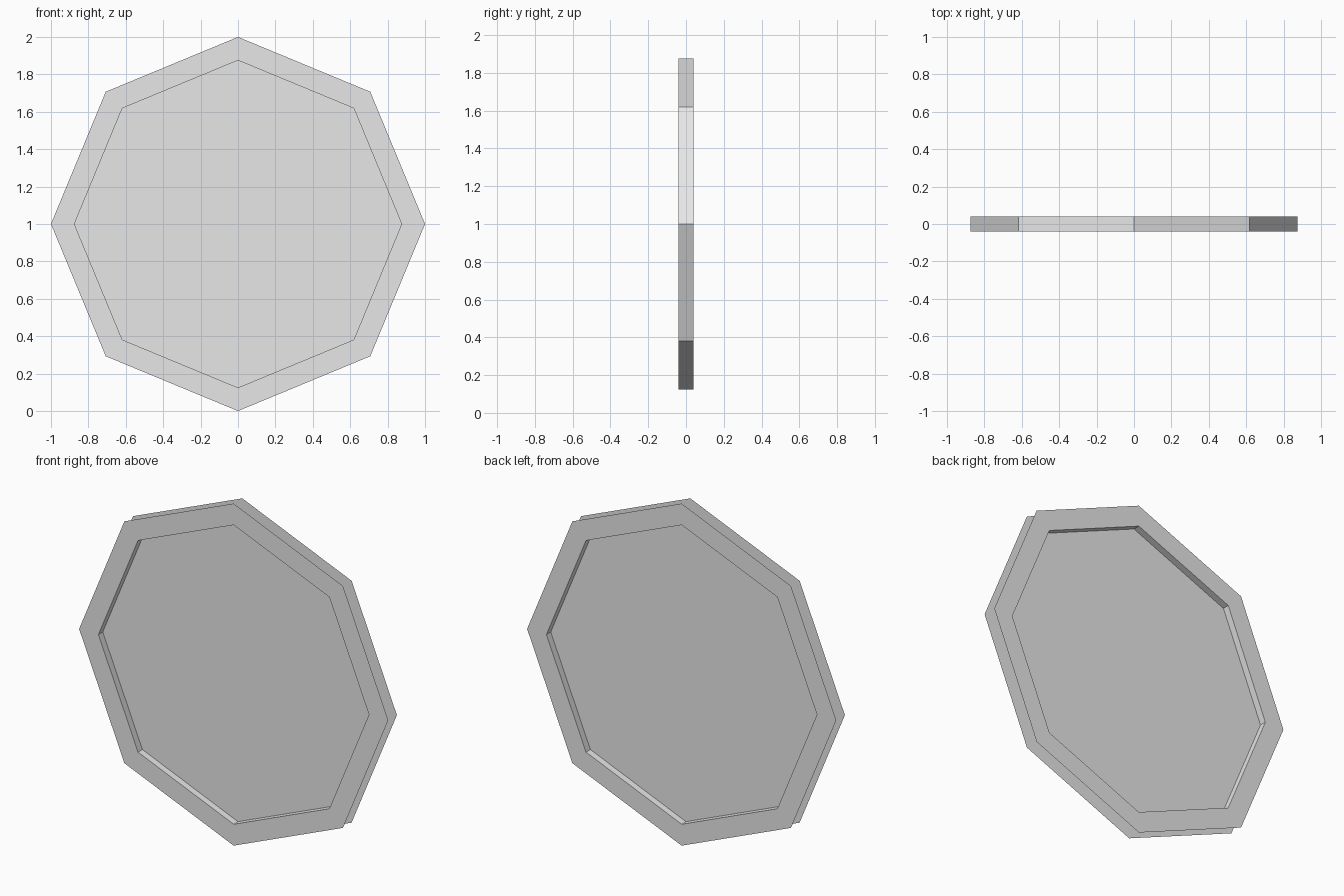
import bpy
import bmesh
from math import cos, sin, tau

SIDES = 8
OUTER, INNER = 1.0, 0.875
HALF = 0.04
CENTRE_Z = 1.0

cube = bpy.data.objects.get("Cube")
if cube:
    bpy.data.objects.remove(cube, do_unlink=True)

grey = bpy.data.materials.new("light_grey")
grey.use_nodes = True
grey.diffuse_color = (0.8, 0.8, 0.8, 1)
grey.node_tree.nodes["Principled BSDF"].inputs["Base Color"].default_value = (0.8, 0.8, 0.8, 1)


def loop(bm, radius, y):
    """Upright octagon of vertices with a corner at the top."""
    angles = [tau * i / SIDES for i in range(SIDES)]
    return [bm.verts.new((radius * cos(a), y, CENTRE_Z + radius * sin(a))) for a in angles]


def bridge(bm, a, b):
    for i in range(SIDES):
        j = (i + 1) % SIDES
        bm.faces.new((a[i], a[j], b[j], b[i]))


def finish(bm, name):
    mesh = bpy.data.meshes.new(name)
    bm.to_mesh(mesh)
    bm.free()
    mesh.materials.append(grey)
    obj = bpy.data.objects.new(name, mesh)
    bpy.context.collection.objects.link(obj)


# Rim: two flat flanges joined by the inner wall, open at the outer edge
bm = bmesh.new()
front_outer, front_inner = loop(bm, OUTER, -HALF), loop(bm, INNER, -HALF)
back_inner, back_outer = loop(bm, INNER, HALF), loop(bm, OUTER, HALF)
bridge(bm, front_outer, front_inner)
bridge(bm, front_inner, back_inner)
bridge(bm, back_inner, back_outer)
bmesh.ops.recalc_face_normals(bm, faces=bm.faces)
# The wall faces the groove and the flanges face away from it
bm.faces.ensure_lookup_table()
if bm.faces[0].normal.y > 0:
    bmesh.ops.reverse_faces(bm, faces=bm.faces)
finish(bm, "flanged_rim")

# Centre panel, recessed equally from both sides
bm = bmesh.new()
bm.faces.new(loop(bm, INNER, 0))
finish(bm, "centre_panel")
